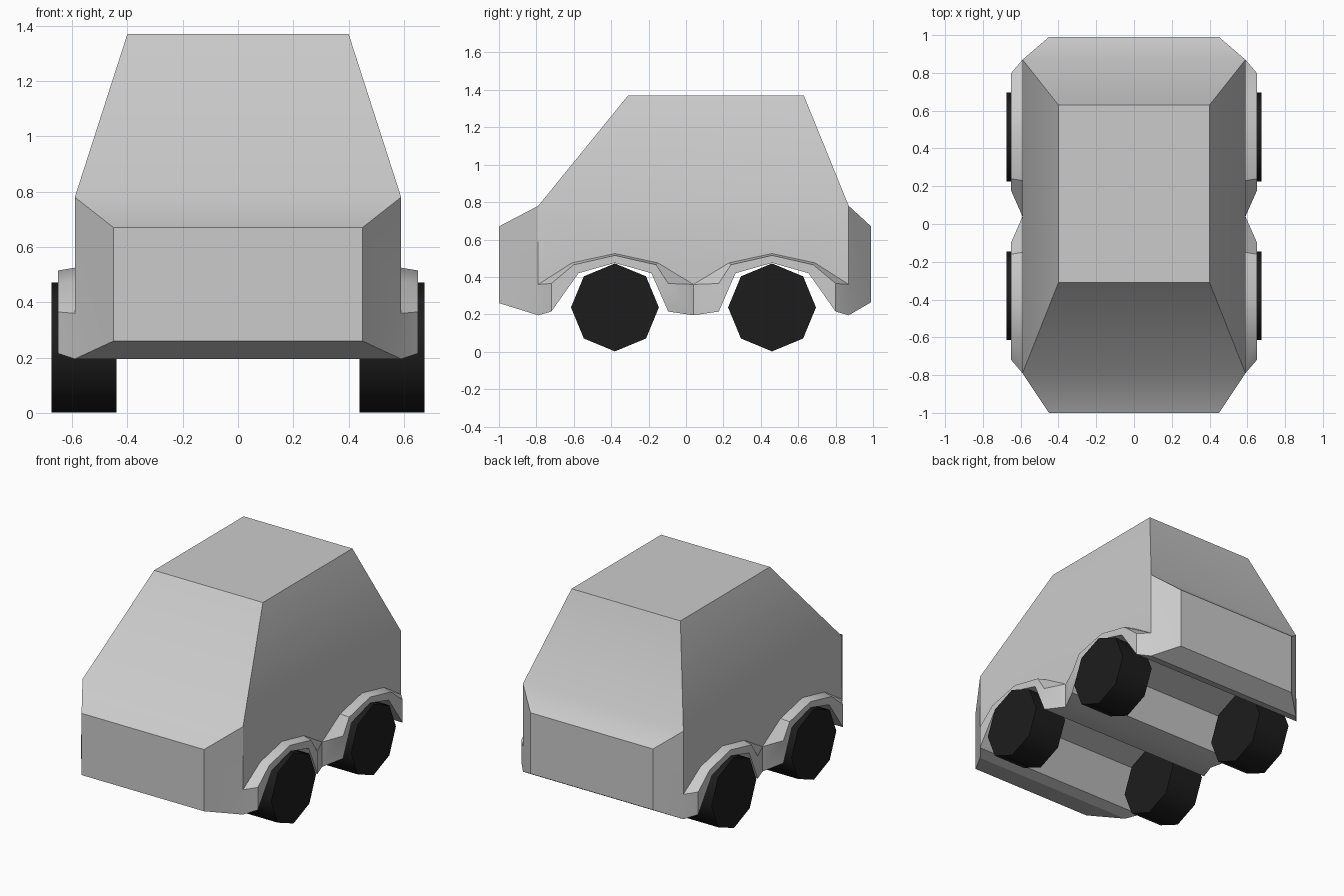
import bpy, bmesh, math

if "Cube" in bpy.data.objects:
    bpy.data.objects.remove(bpy.data.objects["Cube"])

black = bpy.data.materials.new("tyre_black")
black.diffuse_color = (0.012, 0.012, 0.012, 1)
black.use_nodes = True
black.node_tree.nodes["Principled BSDF"].inputs["Base Color"].default_value = black.diffuse_color


def smooth(obj, degrees):
    bpy.ops.object.select_all(action='DESELECT')
    obj.select_set(True)
    bpy.context.view_layer.objects.active = obj
    bpy.ops.object.shade_smooth_by_angle(angle=math.radians(degrees))


# Shell profile along the car: y, z, half width
SHELL = [(-.79, .195, .59), (-1, .26, .45), (-1, .67, .45), (-.79, .78, .59),
         (-.31, 1.37, .40), (.63, 1.37, .40), (.87, .78, .59),
         (.99, .67, .45), (.99, .265, .45), (.87, .195, .59)]
# Front wheel arch: where it meets the side, its outer rim top, its outer rim bottom
MID = .04
ROOT = [(-.79, .36), (-.61, .475), (-.38, .525), (-.15, .475), (MID, .36)]
RIM = [(-.72, .365), (-.60, .465), (-.38, .515), (-.16, .465), (-.095, .365)]
LIP = [(-.72, .215), (-.575, .42), (-.38, .475), (-.185, .42), (-.095, .215)]

bm = bmesh.new()
cache = {}


def vert(x, y, z):
    key = (round(x, 4), round(y, 4), round(z, 4))
    if key not in cache:
        cache[key] = bm.verts.new(key)
    return cache[key]


def face(pts):
    bm.faces.new([vert(*p) for p in pts])


def flip(p):
    return (-p[0], p[1], p[2])


def across(a, b):
    face([a, b, flip(b), flip(a)])


def at(x, pts, rear):
    return [(x, 2 * MID - y if rear else y, z) for y, z in pts]


# Panels spanning the full width: bumpers, bonnet, screens, roof
shell = [(w, y, z) for y, z, w in SHELL]
for a, b in zip(shell, shell[1:]):
    across(a, b)

mid_low = (.59, MID, .195)
arches = []
for rear in (False, True):
    root, rim, lip = at(.59, ROOT, rear), at(.65, RIM, rear), at(.65, LIP, rear)
    arches.append((root, rim, lip, shell[9 if rear else 0]))

# Underside with the wheel tunnels
for root, rim, lip, low in arches:
    path = [low] + lip + [mid_low]
    for a, b in zip(path, path[1:]):
        across(a, b)

# Side panels, corners and flared arches on both sides
for s in (1, -1):
    def side(*pts):
        face([(s * x, y, z) for x, y, z in pts])
    side(*shell[3:7])
    front_root, rear_root = arches[0][0], arches[1][0]
    side(shell[3], *front_root, *rear_root[-2::-1], shell[6])
    side(shell[0], shell[1], shell[2], shell[3], front_root[0])
    side(shell[9], shell[8], shell[7], shell[6], rear_root[0])
    for root, rim, lip, low in arches:
        for i in range(4):
            side(root[i], rim[i], rim[i + 1], root[i + 1])
            side(rim[i], lip[i], lip[i + 1], rim[i + 1])
        side(low, lip[0], rim[0], root[0])
        side(mid_low, lip[-1], rim[-1], root[-1])

bmesh.ops.recalc_face_normals(bm, faces=bm.faces)
mesh = bpy.data.meshes.new("car_body")
bm.to_mesh(mesh)
bm.free()
body = bpy.data.objects.new("car_body", mesh)
bpy.context.collection.objects.link(body)
smooth(body, 30)

# Eight-sided wheels
for end, y in (("front", -.38), ("rear", .46)):
    for name, s in (("right", 1), ("left", -1)):
        bpy.ops.mesh.primitive_cylinder_add(
            vertices=8, radius=.235, depth=.235,
            location=(s * .557, y, .237), rotation=(0, math.pi / 2, 0))
        wheel = bpy.context.object
        wheel.name = f"{end}_{name}_wheel"
        wheel.data.materials.append(black)
        smooth(wheel, 50)
